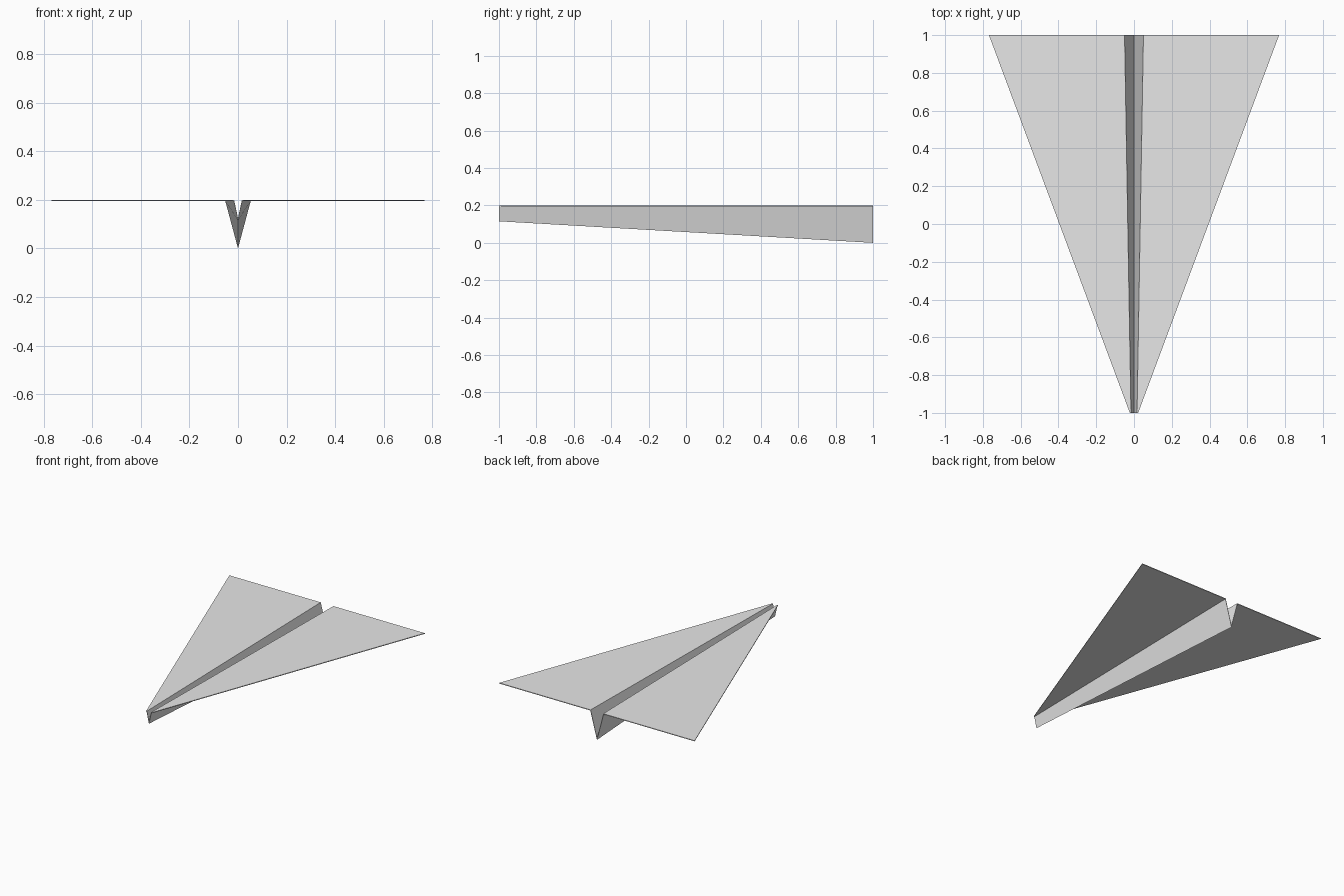
import bpy
import bmesh

cube = bpy.data.objects.get("Cube")
if cube:
    bpy.data.objects.remove(cube, do_unlink=True)

# Plain paper colour
paper = bpy.data.materials.new("paper_grey")
paper.use_nodes = True
colour = (0.8, 0.8, 0.8, 1.0)
paper.diffuse_color = colour
paper.node_tree.nodes["Principled BSDF"].inputs["Base Color"].default_value = colour

TOP = 0.2
SHEET = 0.005


def loft(name, nose, tail, side):
    """Join a nose section and a tail section of (x, z) points into a closed solid."""
    bm = bmesh.new()
    a = [bm.verts.new((side * x, -1, z)) for x, z in nose]
    b = [bm.verts.new((side * x, 1, z)) for x, z in tail]
    n = len(a)
    for i in range(n):
        j = (i + 1) % n
        bm.faces.new((a[i], a[j], b[j], b[i]))
    bm.faces.new(a)
    bm.faces.new(b)
    bmesh.ops.recalc_face_normals(bm, faces=bm.faces)
    mesh = bpy.data.meshes.new(name)
    bm.to_mesh(mesh)
    bm.free()
    mesh.materials.append(paper)
    obj = bpy.data.objects.new(name, mesh)
    bpy.context.collection.objects.link(obj)
    return obj


def wing_section(fold, tip):
    return [(fold, TOP), (tip, TOP), (tip, TOP - SHEET), (fold, TOP - SHEET)]


def keel_section(fold, bottom):
    # Slanted wall from the centre crease up to the wing fold
    return [(0, bottom), (fold + 0.003, TOP - SHEET / 2),
            (fold, TOP), (0, bottom + 0.01)]


for side, label in ((1, "left"), (-1, "right")):
    # Flat triangular wing
    loft(label + "_wing", wing_section(0.016, 0.022), wing_section(0.05, 0.768), side)
    # Body wall, deeper toward the tail
    loft(label + "_keel_wall", keel_section(0.016, 0.115), keel_section(0.05, 0), side)
